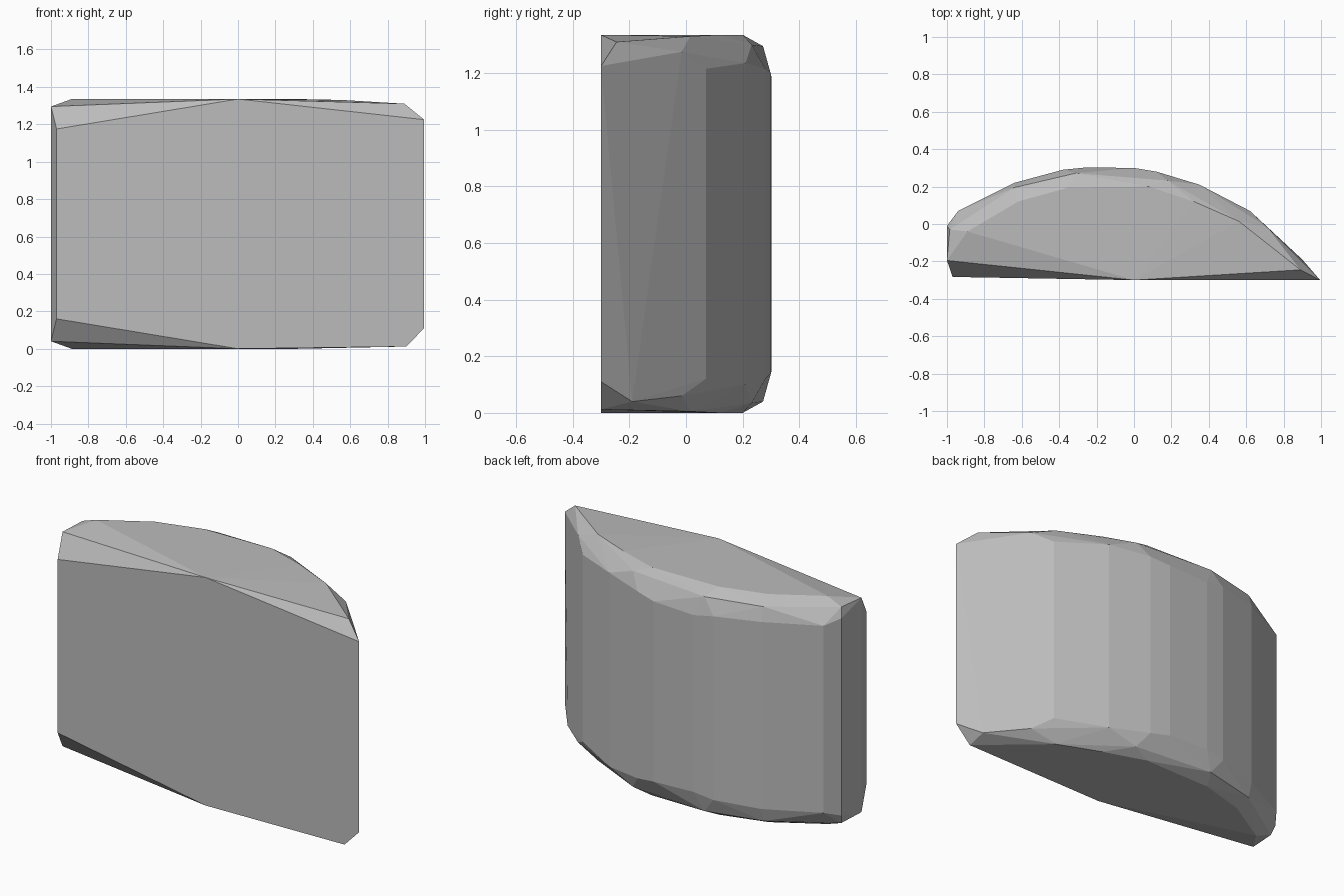
import bpy, bmesh, math

if "Cube" in bpy.data.objects:
    bpy.data.objects.remove(bpy.data.objects["Cube"])

TOP = 1.335

# D-shaped wall outline: x, y, distance of the wall end from top and bottom
wall = [(-0.97, -0.283, 0.16), (-1, -0.195, 0.04), (-1, -0.01, 0.09),
        (-0.94, 0.07, 0.12), (-0.64, 0.22, 0.12), (-0.38, 0.29, 0.13),
        (-0.26, 0.302, 0.15), (0, 0.30, 0.14), (0.12, 0.28, 0.12),
        (0.35, 0.21, 0.10), (0.62, 0.07, 0.12), (0.71, -0.015, 0.06),
        (0.995, -0.30, 0.11)]
# rounded shoulder ring and flat cap ring
shoulder = [(-0.985, -0.03, 0.035), (-0.64, 0.195, 0.04), (-0.31, 0.272, 0.04),
            (0.18, 0.232, 0.035), (0.59, 0.02, 0.035)]
cap = [(-0.89, -0.04, 0), (-0.62, 0.12, 0), (-0.35, 0.195, 0),
       (0.08, 0.20, 0), (0.32, 0.12, 0), (0.56, 0.015, 0.005), (0, -0.30, 0)]

bm = bmesh.new()
for x, y, d in wall + shoulder + cap:
    bm.verts.new((x, y, d))
    bm.verts.new((x, y, TOP - d))
# right-hand tip corners
bm.verts.new((0.89, -0.245, TOP - 0.025))
bm.verts.new((0.90, -0.30, 0.012))
bm.verts.new((0.90, -0.19, 0.04))

# wrap the rings in a faceted skin
res = bmesh.ops.convex_hull(bm, input=bm.verts[:])
loose = [v for v in bm.verts if not v.link_faces]
bmesh.ops.delete(bm, geom=loose, context='VERTS')
bmesh.ops.dissolve_limit(bm, angle_limit=math.radians(1),
                         verts=bm.verts[:], edges=bm.edges[:])
bmesh.ops.recalc_face_normals(bm, faces=bm.faces[:])

mesh = bpy.data.meshes.new("chipped_block")
bm.to_mesh(mesh)
bm.free()
block = bpy.data.objects.new("chipped_block", mesh)
bpy.context.collection.objects.link(block)

# plain grey stone
grey = bpy.data.materials.new("stone grey")
grey.diffuse_color = (0.5, 0.5, 0.5, 1)
grey.use_nodes = True
grey.node_tree.nodes["Principled BSDF"].inputs["Base Color"].default_value = grey.diffuse_color
mesh.materials.append(grey)
